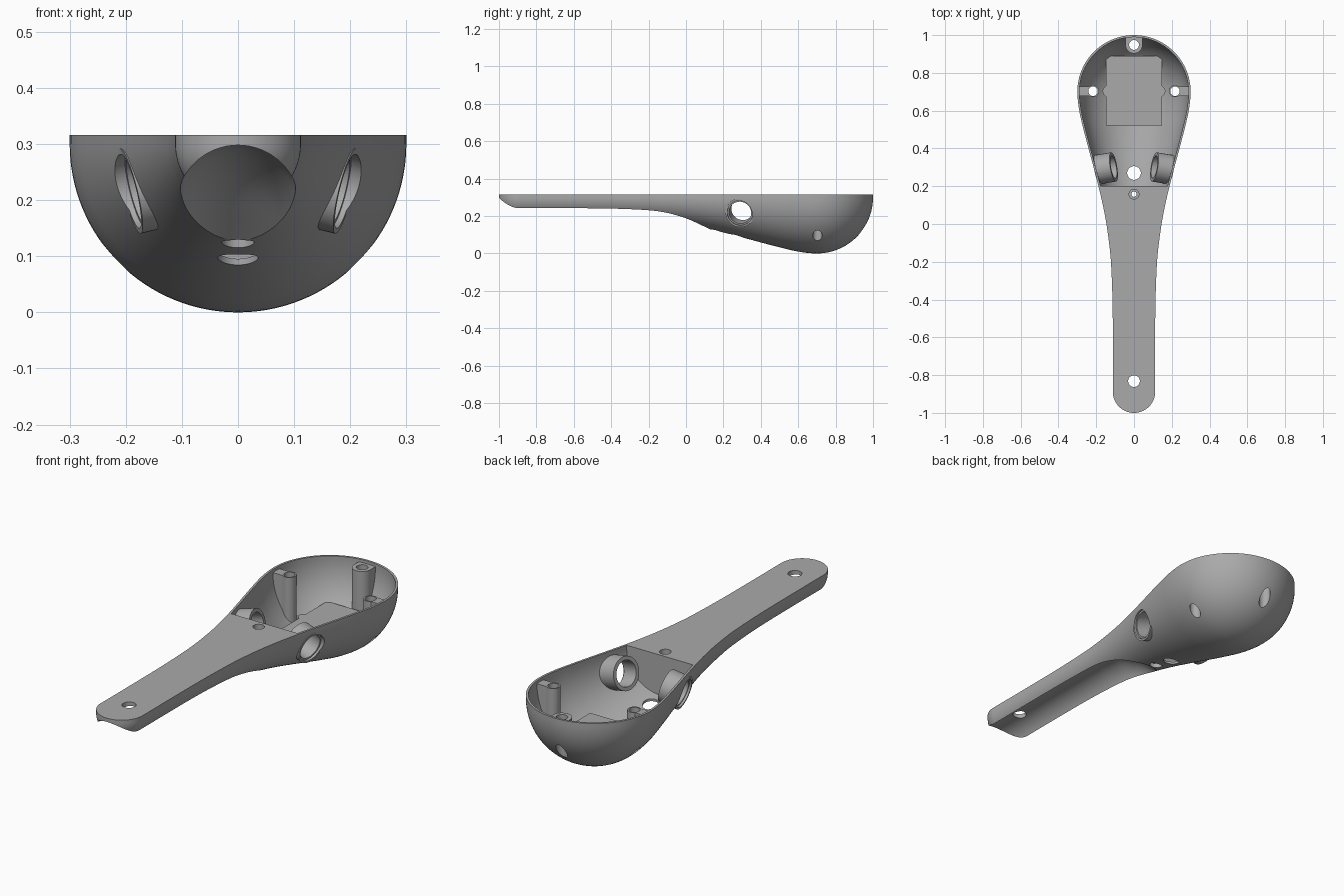
import bpy, bmesh, math
from mathutils import Vector

cube = bpy.data.objects.get("Cube")
if cube:
    bpy.data.objects.remove(cube, do_unlink=True)

AXIS_Z, RIM_Z, WALL = 0.30, 0.316, 0.011
BOWL_Y, BOWL_R = 0.70, 0.30
TIP_Y, TIP_R = -0.888, 0.112


def curve(points, y):
    """Smooth interpolation through (y, value) points."""
    n = len(points)
    if y <= points[0][0]:
        return points[0][1]
    if y >= points[-1][0]:
        return points[-1][1]

    def slope(i):
        if i in (0, n - 1):
            return 0.0
        a, b = points[i - 1], points[i + 1]
        return (b[1] - a[1]) / (b[0] - a[0])

    i = max(k for k in range(n - 1) if points[k][0] <= y)
    (y0, v0), (y1, v1) = points[i], points[i + 1]
    h = y1 - y0
    t = (y - y0) / h
    return ((2 * t**3 - 3 * t**2 + 1) * v0 + (t**3 - 2 * t**2 + t) * h * slope(i)
            + (3 * t**2 - 2 * t**3) * v1 + (t**3 - t**2) * h * slope(i + 1))


def new_object(name, bm):
    bmesh.ops.recalc_face_normals(bm, faces=bm.faces)
    mesh = bpy.data.meshes.new(name)
    bm.to_mesh(mesh)
    bm.free()
    ob = bpy.data.objects.new(name, mesh)
    bpy.context.scene.collection.objects.link(ob)
    return ob


def loft(name, sections):
    bm = bmesh.new()
    rings = [[bm.verts.new(p) for p in s] for s in sections]
    n = len(rings[0])
    for a, b in zip(rings, rings[1:]):
        for i in range(n):
            j = (i + 1) % n
            bm.faces.new((a[i], a[j], b[j], b[i]))
    bm.faces.new(rings[0])
    bm.faces.new(rings[-1])
    return new_object(name, bm)


def cylinder(name, start, end, radius, segments=48):
    start, end = Vector(start), Vector(end)
    axis = end - start
    bm = bmesh.new()
    bmesh.ops.create_cone(bm, cap_ends=True, segments=segments, radius1=radius,
                          radius2=radius, depth=axis.length)
    bm.transform(axis.to_track_quat('Z', 'Y').to_matrix().to_4x4())
    bmesh.ops.translate(bm, verts=bm.verts, vec=(start + end) / 2)
    return new_object(name, bm)


def box(name, low, high):
    bm = bmesh.new()
    bmesh.ops.create_cube(bm, size=1)
    for v in bm.verts:
        v.co = [high[i] if v.co[i] > 0 else low[i] for i in range(3)]
    return new_object(name, bm)


def boolean(target, tool, operation, keep=False):
    mod = target.modifiers.new("cut", 'BOOLEAN')
    mod.operation, mod.solver, mod.object = operation, 'EXACT', tool
    graph = bpy.context.evaluated_depsgraph_get()
    mesh = bpy.data.meshes.new_from_object(target.evaluated_get(graph))
    target.modifiers.clear()
    target.data = mesh
    if not keep:
        bpy.data.objects.remove(tool, do_unlink=True)


# Trough section: half circle below the axis with straight sides above it
def trough(y, r, top, n=64):
    arc = [(r * math.cos(math.pi * i / n), y, AXIS_Z - r * math.sin(math.pi * i / n))
           for i in range(n + 1)]
    return arc + [(-r, y, top), (r, y, top)]


OUTLINE = [(TIP_Y, TIP_R), (-.6, .112), (-.4, .114), (-.2, .122), (-.1, .132),
           (0, .146), (.1, .165), (.2, .188), (.3, .214), (.4, .241), (.5, .267),
           (.6, .290), (BOWL_Y, BOWL_R)]


def long_part(start, inset, top):
    steps = 56
    ys = [start + (BOWL_Y - start) * i / steps for i in range(steps + 1)]
    return [trough(y, curve(OUTLINE, y) - inset, top) for y in ys]


def round_end(y, r, side, top):
    angles = [math.radians(89.5) * i / 24 for i in range(1, 25)]
    return [trough(y + side * r * math.sin(a), r * math.cos(a), top) for a in angles]


# Solid outer form
body = loft("scoop_body", round_end(TIP_Y, TIP_R, -1, RIM_Z)[::-1]
            + long_part(TIP_Y, 0, RIM_Z) + round_end(BOWL_Y, BOWL_R, 1, RIM_Z))

# Concave grip under the handle
GRIP_R = 0.11
GRIP_TOP = [(-1.1, .298), (-.3, .298), (-.2, .297), (-.1, .287), (0, .24),
            (.1, .156), (.14, .12), (.22, .05)]
grip = []
for k in range(61):
    y = -1.1 + 1.32 * k / 60
    zc = curve(GRIP_TOP, y) - GRIP_R
    grip.append([(GRIP_R * math.cos(math.tau * i / 64), y,
                  zc + GRIP_R * math.sin(math.tau * i / 64)) for i in range(64)])
boolean(body, loft("grip_cutter", grip), 'DIFFERENCE')

# Bowl cavity, from which the inner fittings are left standing
cavity = loft("cavity_cutter", long_part(0.2, WALL, 0.4)
              + round_end(BOWL_Y, BOWL_R - WALL, 1, 0.4))
POST_TOP = 0.302
fittings = [box("floor_platform", (-.147, .522, -.1), (.147, .89, .12)),
            cylinder("end_post", (0, .948, -.1), (0, .948, POST_TOP), .045),
            box("end_rib", (-.045, .948, -.1), (.045, 1.1, POST_TOP))]
for s in (-1, 1):
    fittings += [
        cylinder("side_post", (s * .217, .703, -.1), (s * .217, .703, POST_TOP), .032),
        box("side_rib", (min(s * .217, s * .4), .678, -.1),
            (max(s * .217, s * .4), .728, POST_TOP)),
        cylinder("platform_bump", (s * .136, .703, -.1), (s * .136, .703, .12), .03)]
for f in fittings:
    boolean(cavity, f, 'DIFFERENCE')

# Slanted side ports
ports = []
for s in (-1, 1):
    out = Vector((s * .955, -.16, -.235)).normalized()
    mouth = Vector((s * .192, .288, .216))
    ports.append((out, mouth))
    tube = cylinder("port_tube", mouth, mouth - out * .088, .078, 64)
    boolean(cavity, tube, 'DIFFERENCE', keep=True)
    fittings.append(tube)
boolean(body, cavity, 'DIFFERENCE')
for tube in fittings[-2:]:
    boolean(body, tube, 'UNION')

# Port bores with a shallow step at the mouth
for out, mouth in ports:
    boolean(body, cylinder("bore_cutter", mouth + out * .05, mouth - out * .12, .06, 64),
            'DIFFERENCE')
    boolean(body, cylinder("step_cutter", mouth + out * .05, mouth - out * .01, .068, 64),
            'DIFFERENCE')

# Vertical holes: x, y, radius, bottom, top
for x, y, r, low, high in ((0, -.832, .031, -.1, .5), (0, .27, .036, -.1, .2),
                           (0, .158, .014, -.1, .5), (0, .158, .026, .2, .5),
                           (0, .158, .029, -.1, .15), (0, .948, .026, -.1, .5),
                           (-.217, .703, .025, -.1, .5), (.217, .703, .025, -.1, .5)):
    boolean(body, cylinder("hole_cutter", (x, y, low), (x, y, high), r), 'DIFFERENCE')

# Single grey finish
grey = bpy.data.materials.new("plain_grey")
grey.use_nodes = True
colour = (0.40, 0.40, 0.40, 1)
grey.diffuse_color = colour
grey.node_tree.nodes["Principled BSDF"].inputs["Base Color"].default_value = colour
body.data.materials.clear()
body.data.materials.append(grey)
for p in body.data.polygons:
    p.material_index = 0

bpy.ops.object.select_all(action='DESELECT')
body.select_set(True)
bpy.context.view_layer.objects.active = body
bpy.ops.object.shade_smooth_by_angle(angle=math.radians(30))
